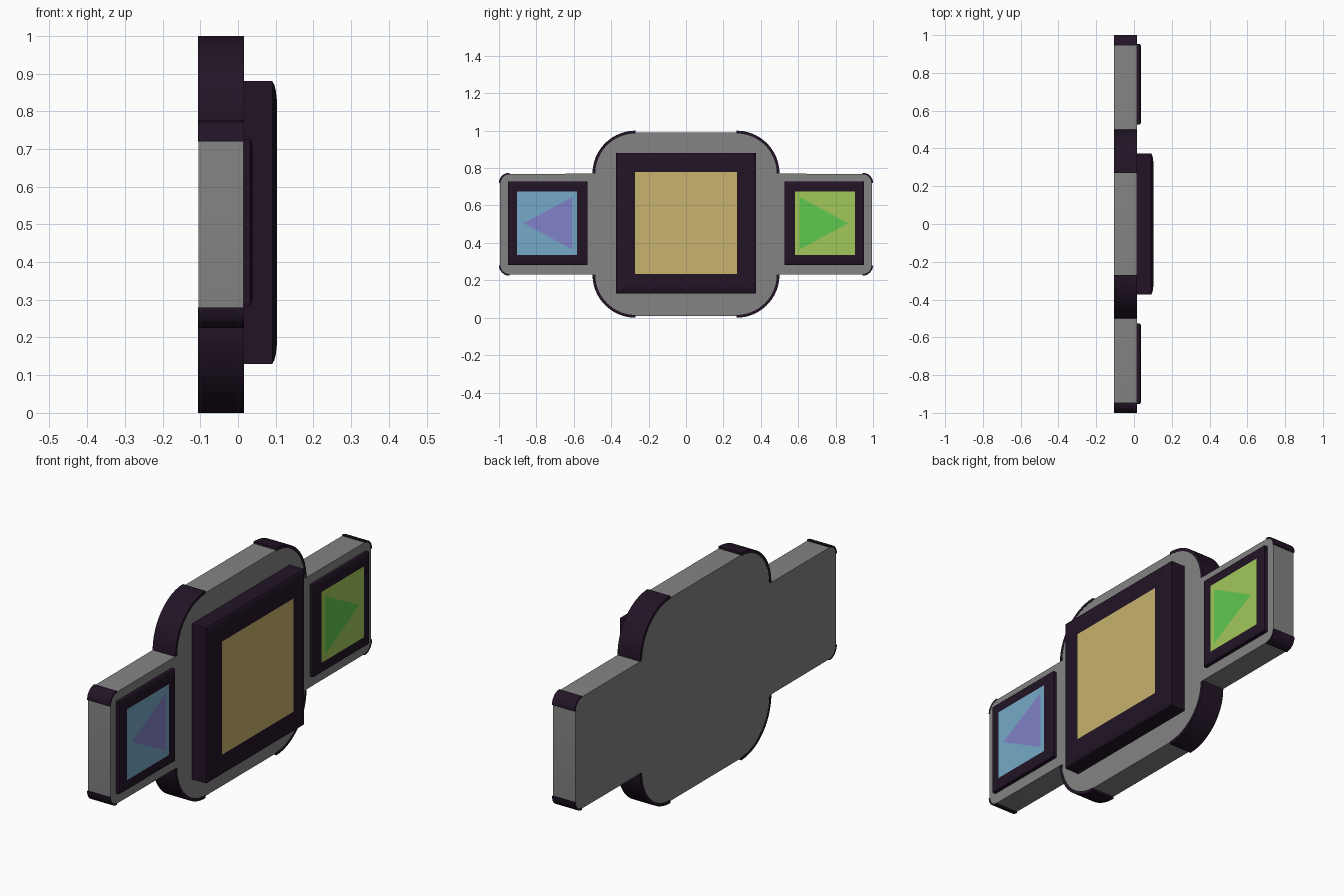
import bpy, bmesh
from math import cos, sin, pi, radians

if "Cube" in bpy.data.objects:
    bpy.data.objects.remove(bpy.data.objects["Cube"])

ZC = 0.5                    # height of the symmetry line
BACK, FRONT = -0.105, 0.015  # depth of the casing


def material(name, rgb):
    m = bpy.data.materials.new(name)
    m.diffuse_color = (*rgb, 1)
    m.use_nodes = True
    m.node_tree.nodes["Principled BSDF"].inputs["Base Color"].default_value = m.diffuse_color
    return m


GREY = material("casing_grey", (0.23, 0.23, 0.23))
DARK = material("dark_trim", (0.016, 0.007, 0.019))
TAN = material("tan", (0.57, 0.45, 0.155))
BLUE = material("blue", (0.18, 0.40, 0.58))
PURPLE = material("purple", (0.22, 0.22, 0.58))
LIME = material("lime", (0.36, 0.58, 0.10))
GREEN = material("green", (0.117, 0.58, 0.08))


def loft(name, rings, mat, smooth=False):
    """Join equal-length rings of (x, y, z) points and cap both ends."""
    bm = bmesh.new()
    loops = [[bm.verts.new(p) for p in r] for r in rings]
    n = len(loops[0])
    for a, b in zip(loops, loops[1:]):
        for i in range(n):
            j = (i + 1) % n
            bm.faces.new((a[i], a[j], b[j], b[i]))
    if len(loops) > 1:
        bm.faces.new(loops[0][::-1])
    bm.faces.new(loops[-1])
    if len(loops) > 1:
        bmesh.ops.recalc_face_normals(bm, faces=bm.faces)
    me = bpy.data.meshes.new(name)
    bm.to_mesh(me)
    bm.free()
    ob = bpy.data.objects.new(name, me)
    bpy.context.collection.objects.link(ob)
    me.materials.append(mat)
    if smooth:
        bpy.context.view_layer.objects.active = ob
        ob.select_set(True)
        bpy.ops.object.shade_smooth_by_angle(angle=radians(30))
        ob.select_set(False)
    return ob


def arc(cy, cz, r, n):
    return [(cy + r * cos(pi / 2 * i / n), cz + r * sin(pi / 2 * i / n))
            for i in range(n + 1)]


def extrude(name, pts, x0, x1, mat):
    return loft(name, [[(x, y, ZC + z) for y, z in pts] for x in (x0, x1)], mat, True)


# Casing: rounded square with a wing on each side, mirrored from one quadrant
quad = arc(0.945, 0.22, 0.049, 8) + arc(0.27, 0.27, 0.22, 20)
outline = (quad + [(-y, z) for y, z in reversed(quad)]
           + [(-y, -z) for y, z in quad] + [(y, -z) for y, z in reversed(quad)])
extrude("casing", outline, BACK, FRONT, GREY)

# Thin dark guards wrapped round every outer corner
for sy, side in ((-1, "left"), (1, "right")):
    for sz, level in ((-1, "lower"), (1, "upper")):
        for part, c, r_in, r_out, n in (("body", (0.27, 0.27), 0.215, 0.23, 20),
                                        ("wing", (0.945, 0.22), 0.046, 0.055, 8)):
            pts = arc(*c, r_out, n) + arc(*c, r_in, n)[::-1]
            extrude(f"{part}_corner_guard_{side}_{level}",
                    [(sy * y, sz * z) for y, z in pts], BACK - 0.0005, FRONT + 0.0005, DARK)


def rect(x, cy, cz, hy, hz):
    return [(x, cy - hy, cz - hz), (x, cy + hy, cz - hz),
            (x, cy + hy, cz + hz), (x, cy - hy, cz + hz)]


def frame(name, cy, cz, hy, hz, x1, edge, drop):
    """Raised block with a gently rounded front rim."""
    steps = ((drop, 0), (drop * 0.55, edge * 0.2), (drop * 0.2, edge * 0.55), (0, edge))
    rings = [rect(FRONT - 0.005, cy, cz, hy, hz)]
    rings += [rect(x1 - d, cy, cz, hy - e, hz - e) for d, e in steps]
    loft(name, rings, DARK)


# Main display
frame("main_frame", 0, 0.505, 0.373, 0.375, 0.103, 0.05, 0.012)
loft("main_screen", [rect(0.1045, 0, 0.506, 0.273, 0.273)], TAN)

# Side buttons with arrow markers pointing outward
for s, side, back, mark in ((-1, "left", BLUE, PURPLE), (1, "right", LIME, GREEN)):
    frame(f"{side}_button_frame", s * 0.74, 0.505, 0.213, 0.222, 0.038, 0.02, 0.006)
    loft(f"{side}_button_screen", [rect(0.0395, s * 0.743, 0.505, 0.161, 0.171)], back)
    tri = [(0.041, s * 0.608, 0.505 - s * 0.14), (0.041, s * 0.868, 0.505),
           (0.041, s * 0.608, 0.505 + s * 0.14)]
    if s < 0:
        tri = [tri[0], tri[1], tri[2]]
    loft(f"{side}_arrow", [tri], mark)
